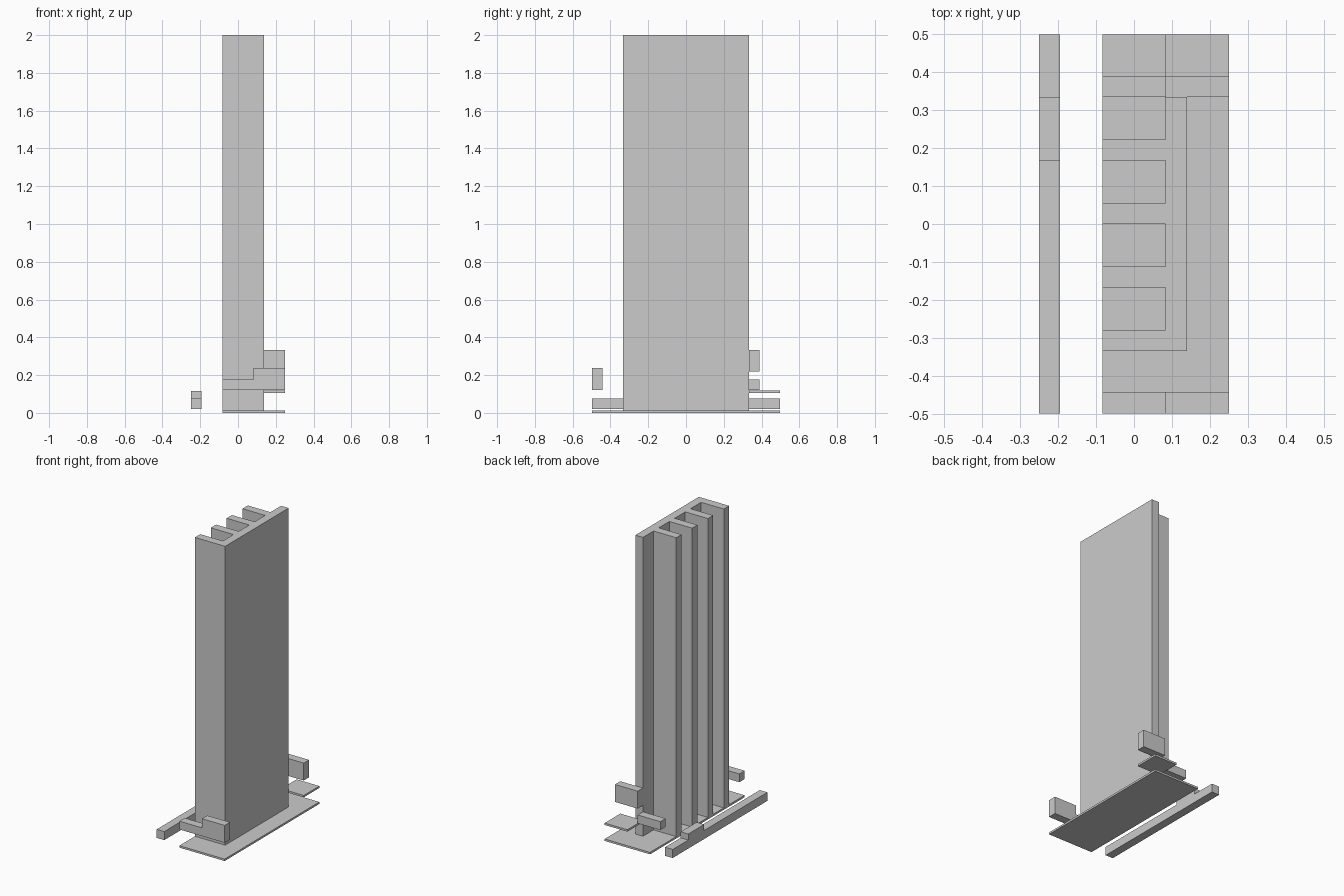
import bpy
import bmesh

default = bpy.data.objects.get("Cube")
if default:
    bpy.data.objects.remove(default, do_unlink=True)

# One plain grey for everything
grey = bpy.data.materials.new("light_grey")
grey.use_nodes = True
colour = (0.6, 0.6, 0.6, 1)
grey.diffuse_color = colour
grey.node_tree.nodes["Principled BSDF"].inputs["Base Color"].default_value = colour


def prism(name, profile, axis, low, high):
    """Extrude a closed 2D profile along one axis (0=x, 1=y, 2=z)."""
    def place(a, b, depth):
        point = [a, b]
        point.insert(axis, depth)
        return point

    bm = bmesh.new()
    face = bm.faces.new([bm.verts.new(place(a, b, low)) for a, b in profile])
    side = bmesh.ops.extrude_face_region(bm, geom=[face])["geom"]
    for v in side:
        if isinstance(v, bmesh.types.BMVert):
            v.co[axis] = high
    bmesh.ops.recalc_face_normals(bm, faces=bm.faces)
    mesh = bpy.data.meshes.new(name)
    bm.to_mesh(mesh)
    bm.free()
    mesh.materials.append(grey)
    obj = bpy.data.objects.new(name, mesh)
    bpy.context.collection.objects.link(obj)
    return obj


def box(name, x, y, z):
    corners = [(x[0], y[0]), (x[1], y[0]), (x[1], y[1]), (x[0], y[1])]
    return prism(name, corners, 2, *z)


U = 1 / 18                      # wall thickness module
OUT, MID, EDGE = -1.5 * U, 1.5 * U, 4.5 * U
END, WALL = 0.497, 6 * U

# Tall comb-shaped tower: a back wall with four fins
comb = [(2.5 * U, -WALL), (2.5 * U, WALL), (MID, WALL)]
for i in range(4):
    top = (4 - 3 * i) * U
    comb += [(MID, top), (OUT, top), (OUT, top - U)]
    if i < 3:
        comb.append((MID, top - U))
prism("finned_tower", comb, 2, 0.005, 2.0)

# Thin plates
box("base_plate", (OUT, EDGE), (-END, END), (0, 0.013))
box("upper_plate", (MID, EDGE), (WALL, END), (0.106, 0.119))

# Stepped bar floating ahead of the front end
step = [(OUT, 0.121), (EDGE, 0.121), (EDGE, 0.237),
        (MID, 0.237), (MID, 0.176), (OUT, 0.176)]
prism("front_stepped_bar", step, 1, -END, -END + U)

# Two blocks on the back end
box("back_high_block", (MID, EDGE), (WALL, WALL + U), (0.218, 0.334))
box("back_low_block", (OUT, MID), (WALL, WALL + U), (0.12, 0.176))

# Long side rail with one raised section
rail = [(-END, 0.02), (END, 0.02), (END, 0.077), (WALL, 0.077), (WALL, 0.117),
        (3 * U, 0.117), (3 * U, 0.077), (-END, 0.077)]
prism("side_rail", rail, 0, -EDGE, -EDGE + U)
